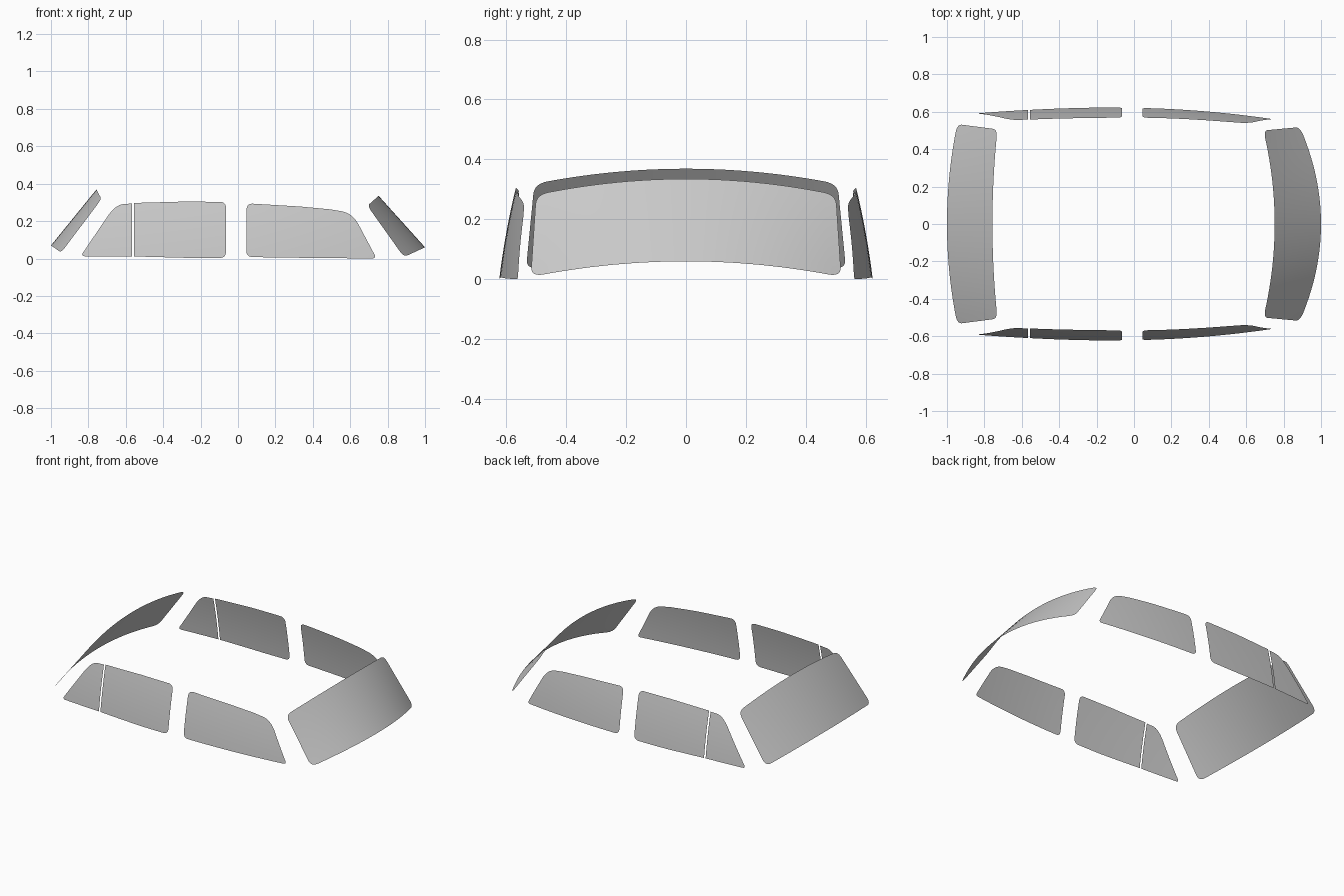
import bpy, bmesh
from mathutils import Vector

if "Cube" in bpy.data.objects:
    bpy.data.objects.remove(bpy.data.objects["Cube"])


def rounded(corners, steps=8):
    """Outline from (a, b, radius) corners, rounded with quadratic curves."""
    out, n = [], len(corners)
    for i, (a, b, r) in enumerate(corners):
        p = Vector((a, b))
        if r == 0:
            out.append(p)
            continue
        before = Vector(corners[i - 1][:2]) - p
        after = Vector(corners[(i + 1) % n][:2]) - p
        s = p + before.normalized() * min(r, before.length * 0.49)
        e = p + after.normalized() * min(r, after.length * 0.49)
        for k in range(steps + 1):
            t = k / steps
            out.append(s * (1 - t) ** 2 + p * 2 * t * (1 - t) + e * t * t)
    return out


def pane(name, corners, surface, step=0.04):
    """Flat rounded outline, sliced into a grid, then bent onto a surface."""
    bm = bmesh.new()
    pts = rounded(corners)
    bm.faces.new([bm.verts.new((p.x, p.y, 0)) for p in pts])
    for axis in (0, 1):
        lo, hi = min(p[axis] for p in pts), max(p[axis] for p in pts)
        cuts = max(2, round((hi - lo) / step))
        normal = Vector((axis == 0, axis == 1, 0))
        for k in range(1, cuts):
            bmesh.ops.bisect_plane(
                bm, geom=bm.verts[:] + bm.edges[:] + bm.faces[:], dist=1e-5,
                plane_co=normal * (lo + (hi - lo) * k / cuts), plane_no=normal)
    for v in bm.verts:
        v.co = surface(v.co.x, v.co.y)
    # Face outward from the cabin
    bm.normal_update()
    if sum(f.normal.dot(f.calc_center_median()) * f.calc_area() for f in bm.faces) < 0:
        bmesh.ops.reverse_faces(bm, faces=bm.faces[:])
    for f in bm.faces:
        f.smooth = True
    me = bpy.data.meshes.new(name)
    bm.to_mesh(me)
    bm.free()
    bpy.context.collection.objects.link(bpy.data.objects.new(name, me))


# Side glass: bowed along the length, leaning inward with height
def side_surface(side):
    def f(x, z):
        bow = (0.088 if x > -0.1 else 0.055) * (x + 0.1) ** 2
        return Vector((x, side * (0.623 - bow - 0.12 * z - 0.2 * z * z), z))
    return f


side_panes = {
    "quarter_glass": [(-0.842, 0.012, 0.025), (-0.567, 0.011, 0), (-0.567, 0.294, 0),
                      (-0.655, 0.288, 0.08)],
    "rear_door_glass": [(-0.556, 0.011, 0), (-0.25, 0.003, 0), (-0.064, 0.003, 0.035),
                        (-0.064, 0.303, 0.035), (-0.3, 0.304, 0), (-0.556, 0.297, 0)],
    "front_door_glass": [(0.044, 0.008, 0.035), (0.4, 0.003, 0), (0.741, 0.0, 0.025),
                         (0.612, 0.243, 0.07), (0.49, 0.263, 0), (0.33, 0.278, 0),
                         (0.046, 0.295, 0.035)],
}
for label, side in (("right", -1), ("left", 1)):
    for name, corners in side_panes.items():
        pane(f"{name}_{label}", corners, side_surface(side))


# End glass: ruled between curved bottom and top rails,
# each given as (centre x, centre z, corner x, corner z, half width)
def end_glass(name, bottom, top):
    w, h = 0.52, 0.38

    def rail(r, u):
        cx, cz, ex, ez, half = r
        return Vector((cx + (ex - cx) * u * u, half * u, cz + (ez - cz) * u * u))

    def f(y, s):
        return rail(bottom, y / w).lerp(rail(top, y / w), s / h)

    r = 0.045
    pane(name, [(-w, 0, r), (w, 0, r), (w, h, r), (-w, h, r)], f)


end_glass("windscreen", (1.0, 0.06, 0.887, 0.008, 0.518), (0.752, 0.335, 0.692, 0.282, 0.5))
end_glass("rear_window", (-1.0, 0.07, -0.945, 0.032, 0.534), (-0.757, 0.369, -0.73, 0.318, 0.506))
